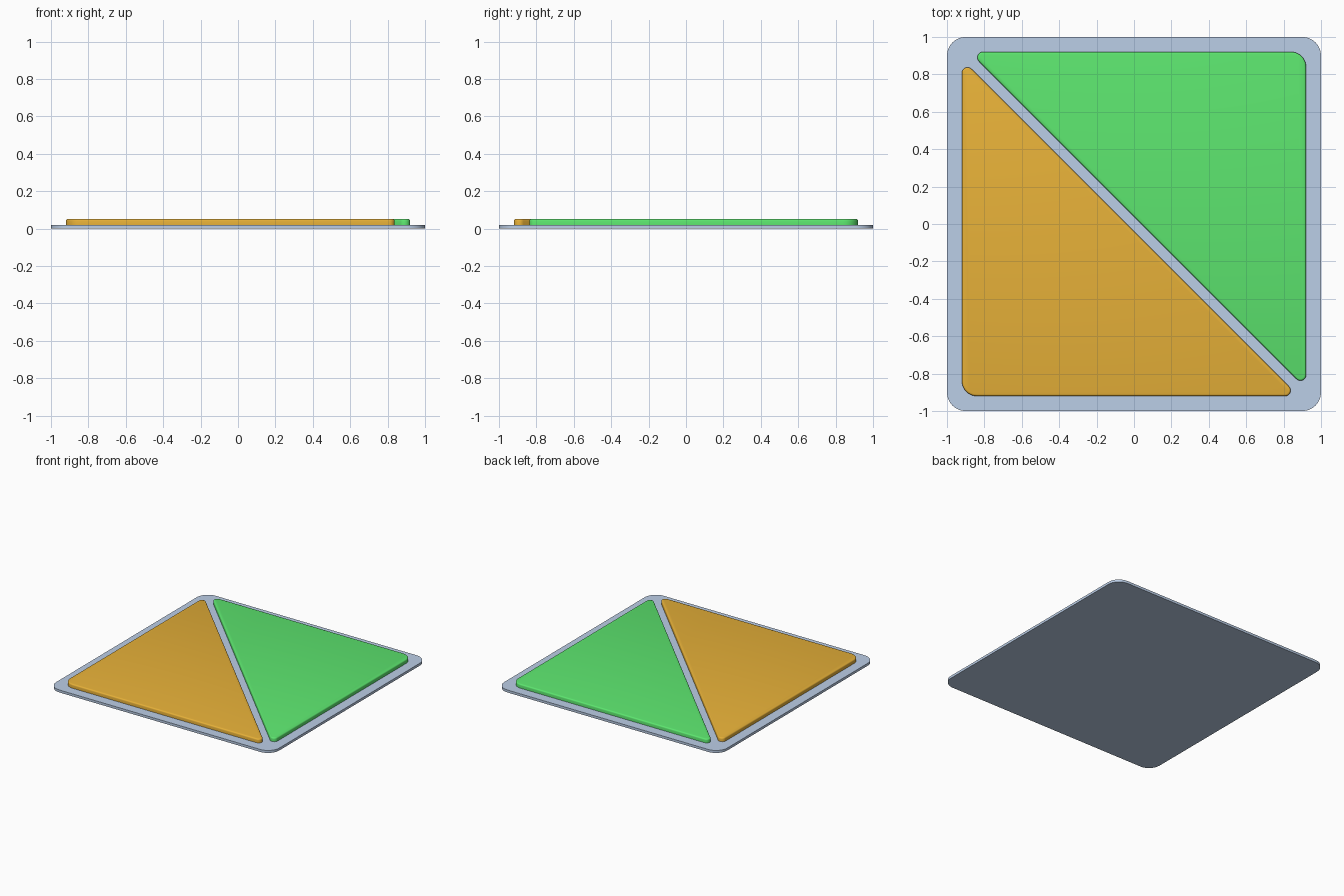
import bpy, bmesh, math
from mathutils import Vector

if "Cube" in bpy.data.objects:
    bpy.data.objects.remove(bpy.data.objects["Cube"])


def rounded_outline(corners, steps=8):
    """Counter-clockwise convex outline with each (x, y, radius) corner rounded."""
    pts = []
    n = len(corners)
    for i, (x, y, r) in enumerate(corners):
        p = Vector((x, y))
        a = (Vector(corners[i - 1][:2]) - p).normalized()
        b = (Vector(corners[(i + 1) % n][:2]) - p).normalized()
        half = a.angle(b) / 2
        centre = p + (a + b).normalized() * r / math.sin(half)
        start = p + a * r / math.tan(half) - centre
        base = math.atan2(start.y, start.x)
        sweep = math.pi - 2 * half
        for k in range(steps + 1):
            t = base + sweep * k / steps
            pts.append(centre + Vector((math.cos(t), math.sin(t))) * r)
    return pts


def slab(name, corners, z0, z1, bevel, color):
    """Extruded rounded outline with a softened top rim."""
    bm = bmesh.new()
    face = bm.faces.new([bm.verts.new((p.x, p.y, z0)) for p in rounded_outline(corners)])
    top = bmesh.ops.extrude_face_region(bm, geom=[face], use_keep_orig=True)["geom"]
    for v in (g for g in top if isinstance(g, bmesh.types.BMVert)):
        v.co.z = z1
    bmesh.ops.recalc_face_normals(bm, faces=bm.faces)
    rim = [e for e in bm.edges if all(abs(v.co.z - z1) < 1e-6 for v in e.verts)]
    if bevel:
        bmesh.ops.bevel(bm, geom=rim, offset=bevel, segments=3, profile=0.5, affect='EDGES')
    mesh = bpy.data.meshes.new(name)
    bm.to_mesh(mesh)
    bm.free()
    obj = bpy.data.objects.new(name, mesh)
    bpy.context.collection.objects.link(obj)
    mat = bpy.data.materials.new(name + "_color")
    mat.diffuse_color = (*color, 1)
    mat.use_nodes = True
    mat.node_tree.nodes["Principled BSDF"].inputs["Base Color"].default_value = mat.diffuse_color
    mesh.materials.append(mat)
    bpy.ops.object.select_all(action='DESELECT')
    obj.select_set(True)
    bpy.context.view_layer.objects.active = obj
    bpy.ops.object.shade_smooth_by_angle(angle=math.radians(35))
    return obj


# Square backing plate
slab("base_plate", [(-1, -1, .1), (1, -1, .1), (1, 1, .1), (-1, 1, .1)],
     0, .02, 0, (.50, .62, .80))

# Two raised triangles, the second turned half a circle
triangle = [(-.92, -.92, .08), (.88, -.92, .03), (-.92, .88, .03)]
slab("lower_left_triangle", triangle, .02, .052, .01, (.80, .44, .04))
slab("upper_right_triangle", [(-x, -y, r) for x, y, r in triangle],
     .02, .052, .01, (.11, .80, .16))
